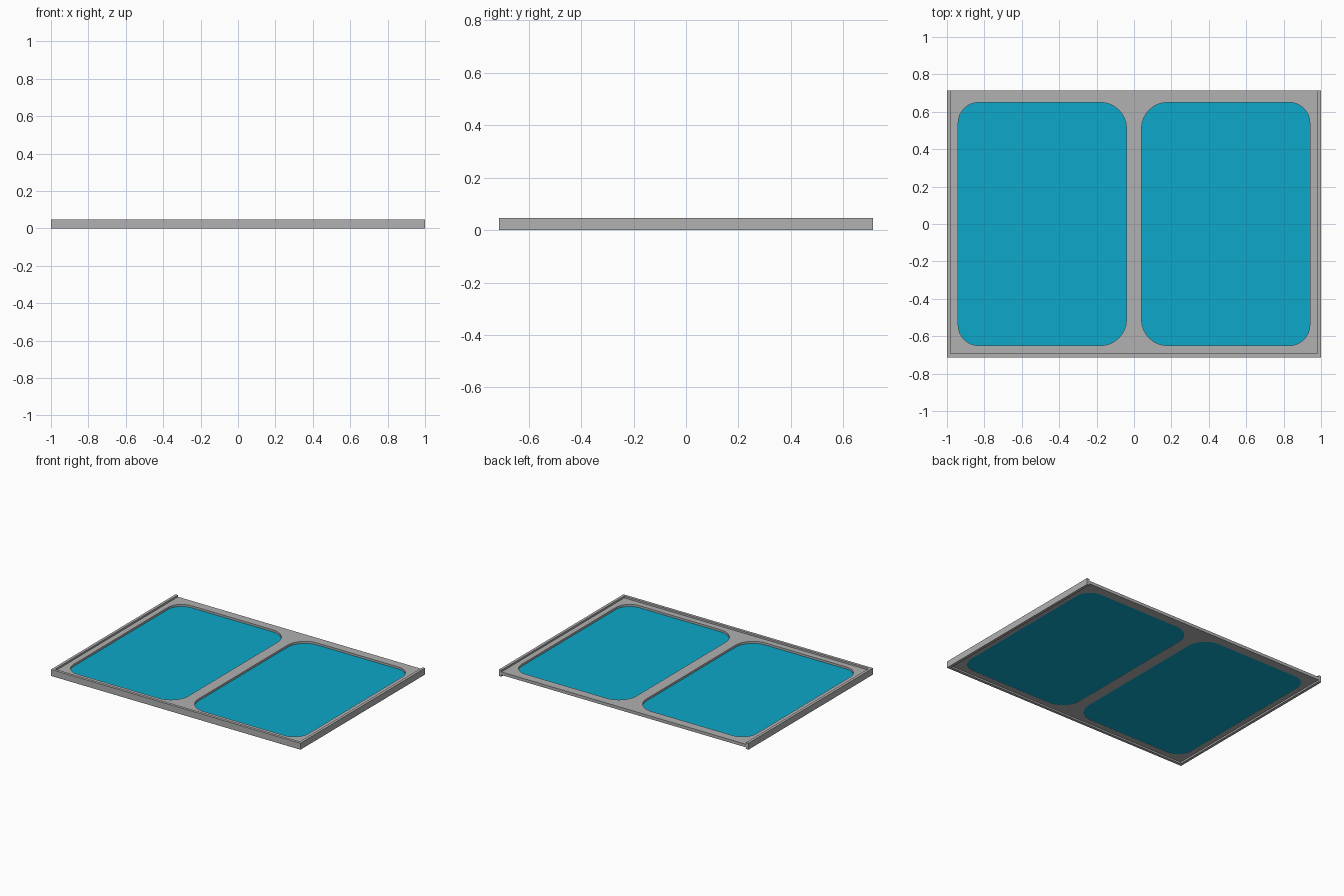
import bpy, bmesh, math

cube = bpy.data.objects.get("Cube")
if cube:
    bpy.data.objects.remove(cube)


def material(name, color):
    m = bpy.data.materials.new(name)
    m.use_nodes = True
    m.diffuse_color = (*color, 1)
    m.node_tree.nodes["Principled BSDF"].inputs["Base Color"].default_value = (*color, 1)
    return m


grey = material("frame grey", (0.44, 0.44, 0.44))
blue = material("glass blue", (0.004, 0.39, 0.58))


def slab(name, loops, z0, z1, mat):
    """Extrude a flat outline (further loops become holes) from z0 to z1."""
    curve = bpy.data.curves.new(name + "_outline", "CURVE")
    curve.dimensions = "2D"
    curve.fill_mode = "BOTH"
    curve.extrude = (z1 - z0) / 2
    for loop in loops:
        spline = curve.splines.new("POLY")
        spline.points.add(len(loop) - 1)
        for point, (x, y) in zip(spline.points, loop):
            point.co = (x, y, 0, 1)
        spline.use_cyclic_u = True
    temp = bpy.data.objects.new(name + "_outline", curve)
    mesh = bpy.data.meshes.new_from_object(temp)
    bpy.data.objects.remove(temp)
    bpy.data.curves.remove(curve)
    bm = bmesh.new()
    bm.from_mesh(mesh)
    bmesh.ops.remove_doubles(bm, verts=bm.verts, dist=0.0001)
    bmesh.ops.translate(bm, verts=bm.verts, vec=(0, 0, (z0 + z1) / 2))
    bmesh.ops.recalc_face_normals(bm, faces=bm.faces)
    bm.to_mesh(mesh)
    bm.free()
    mesh.name = name
    mesh.materials.clear()
    mesh.materials.append(mat)
    for poly in mesh.polygons:
        poly.material_index = 0
    obj = bpy.data.objects.new(name, mesh)
    bpy.context.collection.objects.link(obj)
    bpy.ops.object.select_all(action="DESELECT")
    obj.select_set(True)
    bpy.context.view_layer.objects.active = obj
    bpy.ops.object.shade_smooth_by_angle(angle=math.radians(30))
    return obj


def pane_outline(side, steps=8):
    """Rounded rectangle, with larger radii next to the centre bar."""
    inner, outer, half = 0.04, 0.94, 0.65
    corners = [(outer, half, 0.11, 0), (inner, half, 0.14, 1),
               (inner, -half, 0.14, 2), (outer, -half, 0.11, 3)]
    points = []
    for x, y, r, quarter in corners:
        cx = x - r if x == outer else x + r
        cy = y - math.copysign(r, y)
        for i in range(steps + 1):
            a = (quarter + i / steps) * math.pi / 2
            points.append((side * (cx + r * math.cos(a)), cy + r * math.sin(a)))
    return points


X, Y, T = 1.0, 0.713, 0.02
panes = {"left": pane_outline(1), "right": pane_outline(-1)}

# Raised rim around the front and both sides, open at the back
slab("rim", [[(-X, Y), (-X, -Y), (X, -Y), (X, Y),
              (X - T, Y), (X - T, T - Y), (T - X, T - Y), (T - X, Y)]],
     0, 0.047, grey)

# Flat shelf frame with two rounded openings
slab("shelf_frame", [[(T - X, T - Y), (X - T, T - Y), (X - T, Y), (T - X, Y)],
                     *panes.values()], 0.012, 0.034, grey)

# Glass panes set low in the openings
for side, outline in panes.items():
    slab(side + "_glass_pane", [outline], 0.013, 0.019, blue)
